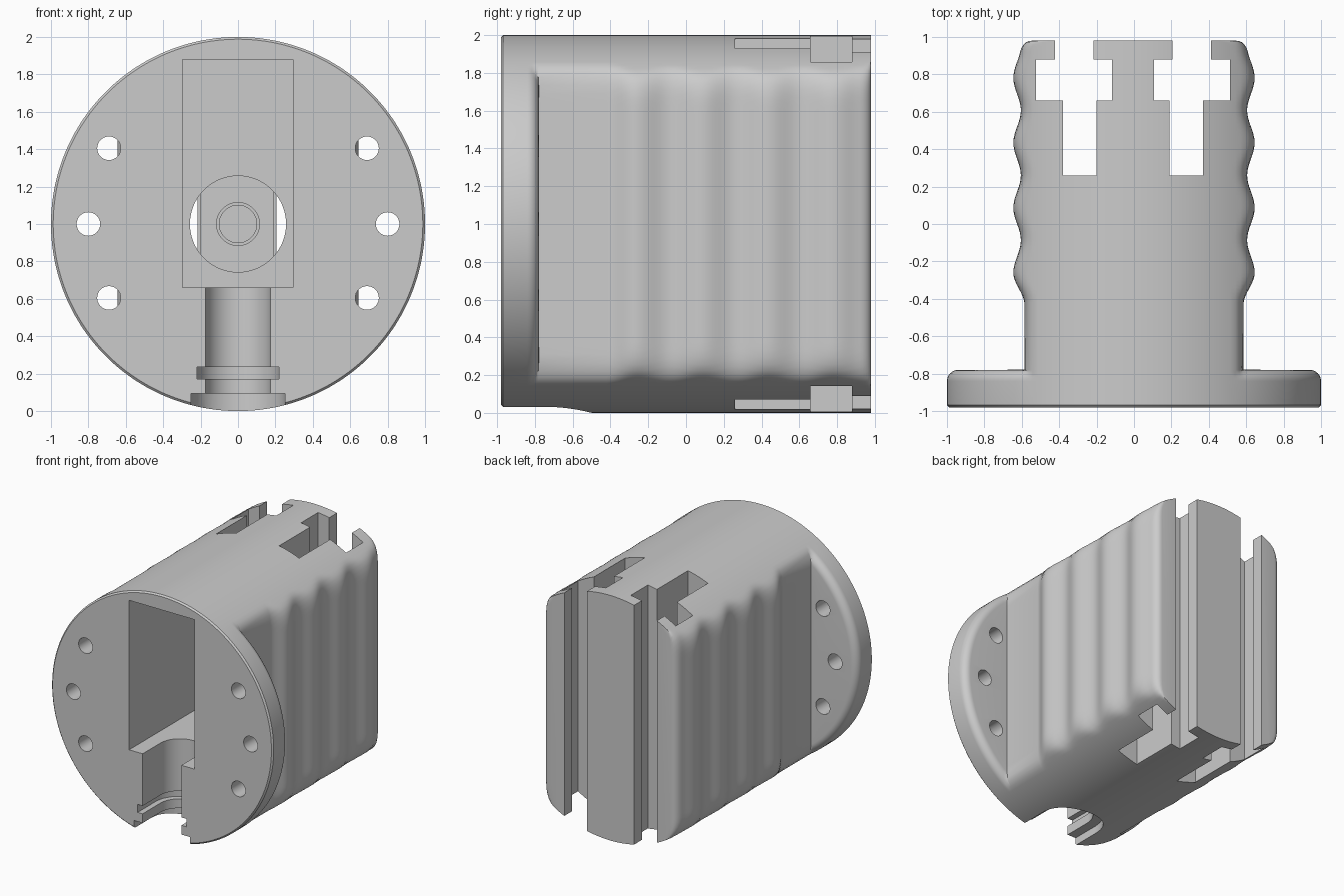
import bpy, bmesh
from math import sin, cos, pi, sqrt

cube = bpy.data.objects.get("Cube")
if cube:
    bpy.data.objects.remove(cube)

grey = bpy.data.materials.new("light grey")
grey.use_nodes = True
grey.diffuse_color = (0.6, 0.6, 0.6, 1)
grey.node_tree.nodes["Principled BSDF"].inputs["Base Color"].default_value = (0.6, 0.6, 0.6, 1)

FRONT, FLANGE, BACK = -0.98, -0.78, 0.98
FILLET, PERIOD, CENTRE = 0.06, 0.347, 1.0
SIDES = 192


def make_object(name, bm):
    bmesh.ops.recalc_face_normals(bm, faces=bm.faces)
    mesh = bpy.data.meshes.new(name)
    bm.to_mesh(mesh)
    bm.free()
    mesh.materials.append(grey)
    obj = bpy.data.objects.new(name, mesh)
    bpy.context.collection.objects.link(obj)
    return obj


def half_width(y):
    """Half width of the housing: plain near the flange, then finger ridges."""
    if y < -0.42:
        return 0.585
    wave = cos(2 * pi * (y + 0.26) / PERIOD)
    w = 0.615 + 0.03 * wave if y < -0.26 else 0.625 + 0.02 * wave
    if y > BACK - FILLET:
        d = y - (BACK - FILLET)
        w -= FILLET - sqrt(max(0, FILLET ** 2 - d * d))
    return w


def radius(a, y, flange_r):
    """Round section with softly rounded flat sides, widened by the flange."""
    side = half_width(y) / max(abs(cos(a)), 0.001)
    k = 0.09
    h = max(k - abs(side - 1), 0) / k
    trunk = min(side, 1) - h * h * k / 4
    return max(trunk, flange_r)


# Housing: sections lofted along y
stations = [(FRONT, 0.988), (FRONT + 0.012, 1.0)]
for i in range(9):
    t = i / 8 * pi / 2
    stations.append((FLANGE - FILLET + FILLET * sin(t), 1 - FILLET + FILLET * cos(t)))
stations.append((FLANGE + 0.001, 0))
ys = [-0.42 + i * 0.02 for i in range(68)]
ys += [BACK - FILLET + FILLET * sin(i / 6 * pi / 2) for i in range(1, 7)]
stations += [(y, 0) for y in ys]

bm = bmesh.new()
rings = []
for y, fr in stations:
    ring = []
    for j in range(SIDES):
        a = 2 * pi * (j + 0.5) / SIDES
        r = min(radius(a, y, fr), fr) if y < FRONT + 0.005 else radius(a, y, fr)
        ring.append(bm.verts.new((r * cos(a), y, CENTRE + r * sin(a))))
    rings.append(ring)
for r0, r1 in zip(rings, rings[1:]):
    for j in range(SIDES):
        k = (j + 1) % SIDES
        bm.faces.new((r0[j], r0[k], r1[k], r1[j]))
bm.faces.new(rings[0])
bm.faces.new(rings[-1])
housing = make_object("housing", bm)


def prism(name, outline, z0, z1):
    """Cutter: plan outline extruded upwards."""
    bm = bmesh.new()
    face = bm.faces.new([bm.verts.new((x, y, z0)) for x, y in outline])
    out = bmesh.ops.extrude_face_region(bm, geom=[face])
    verts = [v for v in out["geom"] if isinstance(v, bmesh.types.BMVert)]
    bmesh.ops.translate(bm, verts=verts, vec=(0, 0, z1 - z0))
    return make_object(name, bm)


def rod(name, x, z, r, y0, y1, n=48):
    """Cutter: cylinder along y."""
    bm = bmesh.new()
    loops = [[bm.verts.new((x + r * cos(2 * pi * i / n), y, z + r * sin(2 * pi * i / n)))
              for i in range(n)] for y in (y0, y1)]
    for i in range(n):
        k = (i + 1) % n
        bm.faces.new((loops[0][i], loops[0][k], loops[1][k], loops[1][i]))
    bm.faces.new(loops[0])
    bm.faces.new(loops[1])
    return make_object(name, bm)


def rectangle(x0, x1, y0, y1):
    return [(x0, y0), (x1, y0), (x1, y1), (x0, y1)]


def round_end(r, centre_y=-0.75, n=24):
    arc = [(r * cos(pi * i / n), centre_y + r * sin(pi * i / n)) for i in range(n + 1)]
    return [(-r, -1.2), (r, -1.2)] + arc


cutters = []

# Front pocket, with bore and blind hole in its back wall
cutters.append(prism("pocket_cutter", rectangle(-0.297, 0.293, -1.2, 0.0), 0.66, 1.88))
cutters.append(rod("bore_cutter", 0, CENTRE, 0.257, -0.1, 0.4, 64))
cutters.append(rod("hole_rim_cutter", 0, CENTRE, 0.115, 0.3, 0.44))
cutters.append(rod("blind_hole_cutter", 0, CENTRE, 0.1, 0.3, 0.7))

# Stepped nozzle channel through the bottom
for r, z0, z1 in [(0.175, -0.2, 0.75), (0.22, 0.17, 0.235), (0.252, -0.2, 0.095)]:
    cutters.append(prism("channel_cutter", round_end(r), z0, z1))

# Two T slots open at the back
for c, s in ((0.31, 0), (-0.32, 0)):
    n0, n1 = (0.19, 0.37) if c > 0 else (-0.38, -0.2)
    cutters.append(prism("t_slot_cutter", [
        (n0, 0.26), (n1, 0.26), (n1, 0.66), (c + 0.203, 0.66), (c + 0.203, 0.88),
        (c + 0.103, 0.88), (c + 0.103, 1.2), (c - 0.103, 1.2), (c - 0.103, 0.88),
        (c - 0.203, 0.88), (c - 0.203, 0.66), (n0, 0.66)], -0.2, 2.2))

# Screw holes in the flange
for side in (-1, 1):
    for x, z in ((0.69, 1.405), (0.8, 1.0), (0.69, 0.605)):
        cutters.append(rod("screw_hole_cutter", side * x, z, 0.063, -1.2, -0.7, 32))

for cutter in cutters:
    cut = housing.modifiers.new("cut", "BOOLEAN")
    cut.operation, cut.solver, cut.object = "DIFFERENCE", "EXACT", cutter

# Apply the cuts, then remove the cutters
bpy.context.view_layer.update()
result = housing.evaluated_get(bpy.context.evaluated_depsgraph_get())
mesh = bpy.data.meshes.new_from_object(result)
housing.modifiers.clear()
housing.data = mesh
mesh.materials.clear()
mesh.materials.append(grey)
for cutter in cutters:
    bpy.data.objects.remove(cutter)

for o in bpy.context.selected_objects:
    o.select_set(False)
housing.select_set(True)
bpy.context.view_layer.objects.active = housing
bpy.ops.object.shade_smooth_by_angle(angle=0.6)
